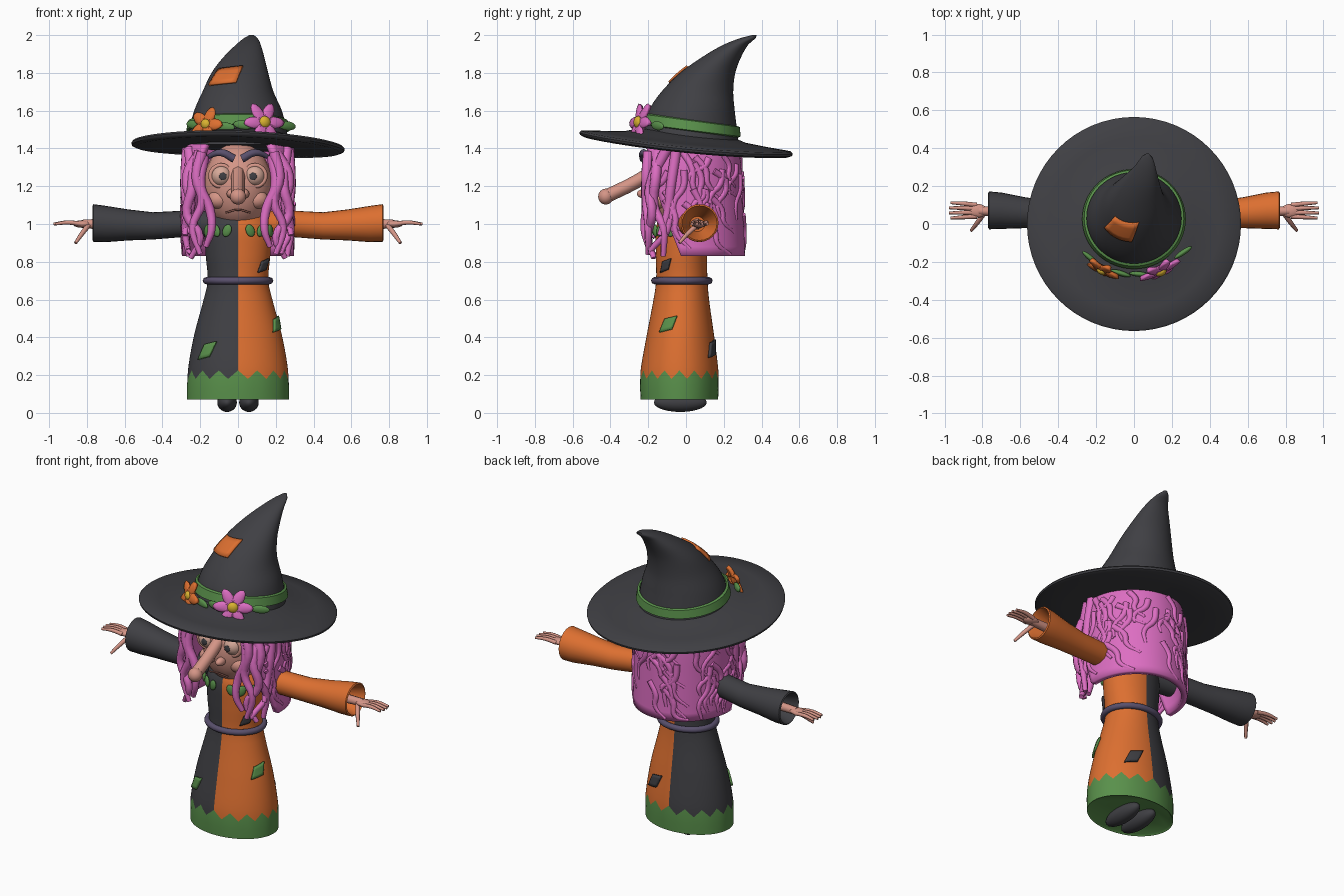
import bpy, bmesh, random
from math import sin, cos, pi, radians
from mathutils import Vector, Matrix

if "Cube" in bpy.data.objects:
    bpy.data.objects.remove(bpy.data.objects["Cube"])
random.seed(4)


def material(name, *rgb):
    m = bpy.data.materials.new(name)
    m.use_nodes = True
    m.diffuse_color = (*rgb, 1)
    m.node_tree.nodes["Principled BSDF"].inputs["Base Color"].default_value = (*rgb, 1)
    return m


BLACK = material("charcoal", .05, .05, .057)
ORANGE = material("orange", .72, .16, .03)
PINK = material("pink", .72, .155, .54)
GREEN = material("green", .10, .28, .07)
SKIN = material("skin", .66, .3, .24)
PURPLE = material("dusky_purple", .1, .08, .15)
YELLOW = material("yellow", .7, .45, .03)
EYE = material("eye_cream", .68, .4, .32)
LIP = material("dark_skin", .35, .14, .11)


def finish(o, mats, angle=50):
    if not o.data.materials:
        for m in mats:
            o.data.materials.append(m)
    bpy.ops.object.select_all(action='DESELECT')
    o.select_set(True)
    bpy.context.view_layer.objects.active = o
    if o.type == 'CURVE':
        bpy.ops.object.convert(target='MESH')
        o = bpy.context.object
    bpy.ops.object.shade_smooth_by_angle(angle=radians(angle))
    return o


def loft(name, rings, mats, closed=True, caps=(), rule=None, thick=0):
    """Join rows of points with quads; rule picks a material per face."""
    bm = bmesh.new()
    rows = [[bm.verts.new(p) for p in r] for r in rings]
    n = len(rows[0])
    for j, (a, b) in enumerate(zip(rows, rows[1:])):
        for i in range(n if closed else n - 1):
            k = (i + 1) % n
            f = bm.faces.new((a[i], a[k], b[k], b[i]))
            if rule:
                f.material_index = rule(j, f.calc_center_median())
    for c in caps:
        bm.faces.new(rows[c])
    bmesh.ops.recalc_face_normals(bm, faces=bm.faces)
    me = bpy.data.meshes.new(name)
    bm.to_mesh(me)
    bm.free()
    o = bpy.data.objects.new(name, me)
    bpy.context.collection.objects.link(o)
    if thick:
        s = o.modifiers.new("thickness", 'SOLIDIFY')
        s.thickness, s.offset = thick, 0
    return finish(o, mats)


def section(prof, z):
    """Smoothly interpolated (cx, cy, rx, ry) of a profile at height z."""
    z = min(max(z, prof[0][0]), prof[-1][0])
    i = max(k for k in range(len(prof) - 1) if prof[k][0] <= z)
    a, b = prof[i], prof[i + 1]
    p, q = prof[max(i - 1, 0)], prof[min(i + 2, len(prof) - 1)]
    h = b[0] - a[0]
    t = (z - a[0]) / h
    out = []
    for c in range(1, 5):
        m0, m1 = (b[c] - p[c]) / (b[0] - p[0]) * h, (q[c] - a[c]) / (q[0] - a[0]) * h
        out.append((1 + 2 * t) * (1 - t) ** 2 * a[c] + t * (1 - t) ** 2 * m0
                   + t * t * (3 - 2 * t) * b[c] + t * t * (t - 1) * m1)
    return out


def on(prof, deg, z, off=0):
    cx, cy, rx, ry = section(prof, z)
    a = radians(deg)
    return (cx + (rx + off) * cos(a), cy + (ry + off) * sin(a), z)


def circle(prof, z, n=64):
    return [on(prof, 360 * i / n, z) for i in range(n)]


def span(a, b, n):
    return [a + (b - a) * i / n for i in range(n + 1)]


def tubes(name, paths, r, mat, taper=1, cyclic=False):
    cu = bpy.data.curves.new(name, 'CURVE')
    cu.dimensions, cu.bevel_depth, cu.bevel_resolution = '3D', r, 2
    cu.resolution_u, cu.use_fill_caps = 4, True
    for pts in paths:
        s = cu.splines.new('BEZIER')
        s.bezier_points.add(len(pts) - 1)
        s.use_cyclic_u = cyclic
        for i, (b, p) in enumerate(zip(s.bezier_points, pts)):
            b.co = p
            b.handle_left_type = b.handle_right_type = 'AUTO'
            b.radius = 1 + (taper - 1) * (i / (len(pts) - 1)) ** 2
    o = bpy.data.objects.new(name, cu)
    bpy.context.collection.objects.link(o)
    return finish(o, [mat])


def ball(name, loc, size, mat, rot=(0, 0, 0)):
    bpy.ops.mesh.primitive_uv_sphere_add(segments=24, ring_count=14, location=loc, rotation=rot)
    o = bpy.context.object
    o.name, o.scale = name, size
    return finish(o, [mat])


def patch(name, prof, deg, z, w, h, mat):
    rx = section(prof, z)[2]
    half = w / rx * 90 / pi
    rows = [[on(prof, deg + u * half + 4 * v, z + v * h / 2 + u * .008, .007)
             for u in span(-1, 1, 6)] for v in span(-1, 1, 4)]
    loft(name, rows, [mat], closed=False, thick=.012)


# Dress: charcoal right half, orange left half, zigzag green hem
dress = [(.07, 0, -.035, .27, .205), (.2, 0, -.035, .268, .208), (.4, 0, -.03, .235, .18),
         (.6, 0, -.025, .182, .147), (.7, 0, -.022, .16, .136), (.85, 0, -.025, .172, .135),
         (1, 0, -.025, .17, .13), (1.08, 0, -.02, .1, .09)]
N = 64
zig = [.18 + .045 * abs((i % 4) - 2) / 2 for i in range(N)]
rows = [circle(dress, .07), circle(dress, .13), [on(dress, 360 * i / N, z) for i, z in enumerate(zig)]]
rows += [circle(dress, z) for z in span(.25, 1.08, 24)]
loft("dress", rows, [BLACK, ORANGE, GREEN], caps=(-1,),
     rule=lambda j, c: 2 if j < 2 else int(c.x > 0))
loft("hem_underside", [circle(dress, .07), [(x * .96, y * .96, .08) for x, y, z in circle(dress, .07)]],
     [GREEN], caps=(-1,))
tubes("belt", [[on(dress, d, .7, .008) for d in range(0, 360, 30)]], .019, PURPLE, cyclic=True)
patch("chest_patch", dress, -37, .78, .06, .06, BLACK)
patch("side_patch", dress, -22, .47, .085, .07, GREEN)
patch("front_patch", dress, -130, .33, .075, .08, GREEN)
patch("back_patch", dress, 62, .34, .08, .08, BLACK)

# Leaf collar
for i, d in enumerate((-150, -128, -108, -70, -50, -25)):
    x, y, z = on(dress, d, .965, .012)
    ball(f"collar_leaf_{i}", (x, y, z), (.024, .012, .034), GREEN, (0, .4 * (-1) ** i, radians(d + 90)))

# Shoes, sleeves and hands
for s, side, cloth in ((1, "left", ORANGE), (-1, "right", BLACK)):
    ball(side + "_shoe", (s * .058, -.03, .055), (.052, .14, .05), BLACK)
    arm = [(.1, 0, 1, .07), (.3, .03, 1, .07), (.45, .05, .99, .072), (.58, .06, .995, .082),
           (.7, .07, 1, .096), (.765, .072, 1.005, .1), (.77, .072, 1.005, .092),
           (.75, .072, 1.005, .084), (.6, .06, 1, .04)]
    loft(side + "_sleeve", [[(s * x, y + r * cos(a), z + r * sin(a)) for a in span(0, 2 * pi, 24)[:-1]]
                            for x, y, z, r in arm], [cloth], caps=(0, -1))
    tubes(side + "_wrist", [[(s * .6, .06, 1), (s * .82, .07, 1)]], .03, SKIN, .8)
    ball(side + "_palm", (s * .825, .07, 1), (.05, .036, .02), SKIN)
    tubes(side + "_fingers", [[(s * .83, .07 + f * .02, 1), (s * .9, .072 + f * .024, 1.008),
                              (s * (.98 - .008 * abs(f)), .072 + f * .027, 1)]
                             for f in (-1.5, -.5, .5, 1.5)], .0125, SKIN, .6)
    tubes(side + "_thumb", [[(s * .79, .06, .995), (s * .825, .01, .95), (s * .86, -.035, .9)]],
          .014, SKIN, .6)

# Head and face
ball("head", (0, -.03, 1.2), (.185, .19, .23), SKIN)
tubes("nose", [[(0, -.17, 1.28), (0, -.28, 1.215), (0, -.425, 1.145)]], .036, SKIN)
ball("nose_tip", (0, -.425, 1.145), (.042, .04, .042), SKIN)
tubes("mouth", [[(-.065, -.192, 1.06), (0, -.208, 1.075), (.065, -.192, 1.06)]], .005, LIP)
for s, side in ((1, "left"), (-1, "right")):
    ball(side + "_nostril", (s * .035, -.22, 1.16), (.025, .04, .025), SKIN)
    ball(side + "_cheek", (s * .1, -.14, 1.13), (.06, .05, .05), SKIN)
    ball(side + "_eye", (s * .088, -.168, 1.255), (.056, .056, .056), EYE)
    tubes(side + "_eyelid", [[(s * .09 + .055 * cos(a), -.183, 1.255 + .055 * sin(a))
                             for a in span(0, 2 * pi, 8)[:-1]]], .012, SKIN, cyclic=True)
    ball(side + "_pupil", (s * .08, -.222, 1.252), (.02, .005, .02), BLACK)
    tubes(side + "_brow", [[(s * .02, -.225, 1.345), (s * .09, -.225, 1.378), (s * .17, -.18, 1.35)]],
          .022, PURPLE, .5)

# Hair: a back shell, tangled locks over it, loose locks beside the face
hair = [(.83, 0, 0, .28, .295), (1.1, 0, 0, .275, .285), (1.3, 0, 0, .272, .275), (1.42, 0, 0, .25, .26)]


def edge(z):
    return -5 - 45 * (z - .83) / .59


loft("hair_shell", [[on(hair, d, z) for d in span(edge(z), 180 - edge(z), 48)]
                    for z in span(.83, 1.42, 12)], [PINK], closed=False, thick=.035)
locks = []
for i in range(60):
    z = random.uniform(1.02, 1.4)
    d = random.uniform(edge(z), 180 - edge(z))
    turn, drop = random.choice((-1, 1)) * random.uniform(8, 30), random.uniform(.12, .28)
    locks.append([on(hair, d + turn * t + 4 * sin(7 * t), max(z - drop * t, .84), .012)
                  for t in span(0, 1, 3)])
tubes("tangled_locks", locks, .02, PINK, .5)
side_locks = [
    [(.2, -.15, 1.38), (.27, -.16, 1.25), (.25, -.17, 1.1), (.28, -.12, .98), (.26, -.12, .83)],
    [(.19, -.2, 1.38), (.22, -.21, 1.25), (.19, -.21, 1.12), (.24, -.2, .98), (.2, -.2, .84)],
    [(.18, -.19, 1.36), (.2, -.21, 1.2), (.15, -.21, 1.08), (.14, -.22, .97), (.17, -.2, .88)],
    [(.26, -.1, 1.4), (.24, -.19, 1.2), (.27, -.18, 1.05), (.2, -.2, .93), (.25, -.17, .82)],
    [(.27, -.05, 1.4), (.28, -.08, 1.2), (.27, -.1, 1.05), (.28, -.14, .94)]]
for s, side in ((1, "left"), (-1, "right")):
    tubes(side + "_face_locks", [[(s * x, y, z) for x, y, z in p] for p in side_locks], .029, PINK, .5)

# Hat: drooping brim, bent cone, band and patch
brim = [(.2, -.015), (.4, -.018), (.54, -.018), (.562, -.008), (.565, .004), (.555, .014),
        (.45, .022), (.32, .035), (.24, .06)]
loft("hat_brim", [[(r * cos(a), r * sin(a), 1.425 + h - .1 * r * sin(a) - .03 * r * cos(a)
                    - .05 * (r * cos(a)) ** 2) for a in span(0, 2 * pi, N)[:-1]]
                  for r, h in brim], [BLACK], caps=(0, -1))
cone = [(1.42, 0, .01, .27, .268), (1.5, 0, .02, .257, .25), (1.6, 0, .03, .232, .228),
        (1.7, 0, .06, .188, .19), (1.8, .01, .115, .15, .146), (1.88, .03, .185, .11, .105),
        (1.95, .055, .265, .065, .065), (1.985, .068, .33, .035, .04), (2, .072, .362, .012, .012)]
loft("hat_cone", [circle(cone, z) for z in span(1.42, 2, 36)], [BLACK], caps=(0, -1))
band = []
for h in (-.03, -.025, .025, .03):
    out = .004 if abs(h) > .028 else .016
    band.append([on(cone, d, 1.522 - .13 * sin(radians(d)) * .26 + h, out) for d in span(0, 360, N)[:-1]])
loft("hat_band", band, [GREEN])
patch("hat_patch", cone, -118, 1.785, .15, .085, ORANGE)


# Flowers and leaves on the band
def flower(name, loc, size, petals, turn, mat):
    m = Matrix.Translation(loc) @ Matrix.Rotation(turn, 4, 'Z') @ Matrix.Rotation(radians(75), 4, 'X')
    rows = [[m @ Vector((size * f * (1 if f < .3 else .74 + .26 * cos(petals * a)) * cos(a),
                         size * f * (1 if f < .3 else .74 + .26 * cos(petals * a)) * sin(a),
                         .012 * sin(f * pi))) for a in span(0, 2 * pi, petals * 8)[:-1]]
            for f in (.1, .25, .6, .85, 1)]
    loft(name + "_petals", rows, [mat], caps=(0,), thick=.022)
    ball(name + "_centre", m @ Vector((0, 0, .015)), (size * .28, size * .2, size * .28), YELLOW, (0, 0, turn))


flower("orange_flower", (-.165, -.235, 1.525), .095, 5, -.5, ORANGE)
flower("pink_flower", (.135, -.24, 1.535), .115, 6, .45, PINK)
for i, (x, y, z, turn) in enumerate(((.26, -.15, 1.52, .6), (.03, -.265, 1.525, -.1),
                                     (-.07, -.26, 1.515, -.3), (-.23, -.18, 1.525, -.7))):
    ball(f"flower_leaf_{i}", (x, y, z), (.055, .014, .024), GREEN, (0, .1, turn))
